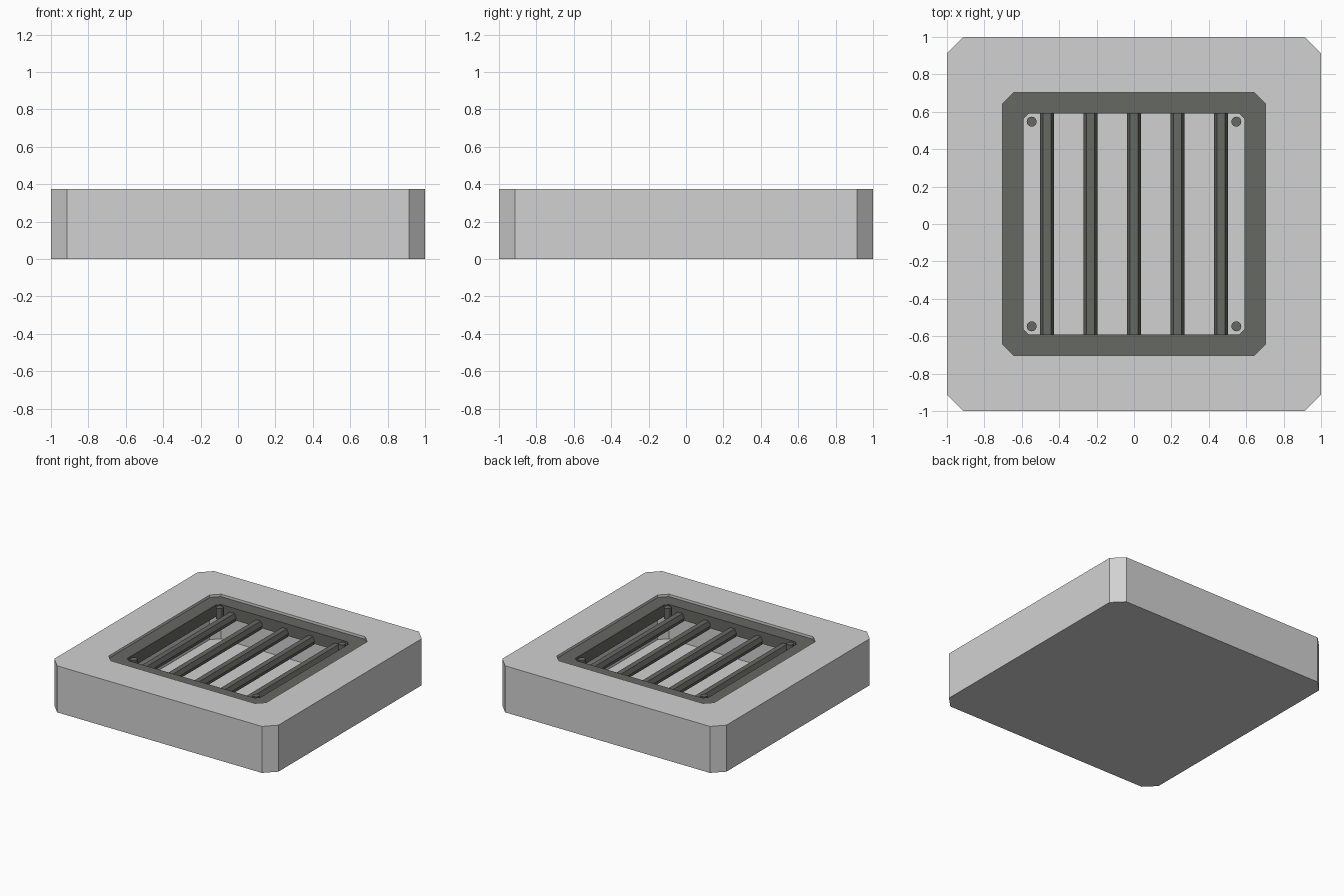
import bpy, bmesh, math

if "Cube" in bpy.data.objects:
    bpy.data.objects.remove(bpy.data.objects["Cube"])


def material(name, color):
    m = bpy.data.materials.new(name)
    m.diffuse_color = (*color, 1.0)
    m.use_nodes = True
    m.node_tree.nodes["Principled BSDF"].inputs["Base Color"].default_value = m.diffuse_color
    return m


stone = material("light stone", (0.64, 0.64, 0.64))
metal = material("dark metal", (0.134, 0.139, 0.122))


def finish(name, bm, mat):
    bmesh.ops.recalc_face_normals(bm, faces=bm.faces)
    me = bpy.data.meshes.new(name)
    bm.to_mesh(me)
    bm.free()
    me.materials.append(mat)
    ob = bpy.data.objects.new(name, me)
    bpy.context.collection.objects.link(ob)
    return ob


def square_loop(bm, half, cut, z):
    """Square outline with chamfered corners."""
    a, b = half, half - cut
    pts = [(a, -b), (a, b), (b, a), (-b, a), (-a, b), (-a, -b), (-b, -a), (b, -a)]
    return [bm.verts.new((x, y, z)) for x, y in pts]


def lofted(name, specs, mat, ring=False):
    bm = bmesh.new()
    loops = [square_loop(bm, *s) for s in specs]
    pairs = list(zip(loops, loops[1:]))
    if ring:
        pairs.append((loops[-1], loops[0]))
    for p, q in pairs:
        for i in range(8):
            j = (i + 1) % 8
            bm.faces.new((p[i], p[j], q[j], q[i]))
    if not ring:
        bm.faces.new(loops[0])
        bm.faces.new(loops[-1])
    return finish(name, bm, mat)


# Stone block with a deep chamfered pit
lofted("stone_block", [(1.0, 0.087, 0.0), (1.0, 0.087, 0.375),
                       (0.703, 0.06, 0.375), (0.703, 0.06, 0.015)], stone)

# Metal frame set just under the rim
lofted("grate_frame", [(0.708, 0.06, 0.26), (0.708, 0.06, 0.355),
                       (0.592, 0.03, 0.355), (0.592, 0.03, 0.26)], metal, ring=True)

# Five six-sided bars running front to back
profile = [(-0.021, 0.315), (0.021, 0.315), (0.037, 0.28),
           (0.021, 0.245), (-0.021, 0.245), (-0.037, 0.28)]
for n in range(5):
    bm = bmesh.new()
    x0 = (n - 2) * 0.233
    ends = [[bm.verts.new((x0 + x, y, z)) for x, z in profile] for y in (-0.61, 0.61)]
    for i in range(6):
        j = (i + 1) % 6
        bm.faces.new((ends[0][i], ends[0][j], ends[1][j], ends[1][i]))
    for e in ends:
        bm.faces.new(e)
    finish(f"grate_bar_{n + 1}", bm, metal)

# Bolts in the opening's corners
for sx in (-1, 1):
    for sy in (-1, 1):
        bm = bmesh.new()
        bmesh.ops.create_cone(bm, cap_ends=True, segments=12,
                              radius1=0.027, radius2=0.027, depth=0.09)
        bmesh.ops.translate(bm, verts=bm.verts, vec=(sx * 0.547, sy * 0.547, 0.31))
        finish("bolt_" + ("back" if sy > 0 else "front") + ("_right" if sx > 0 else "_left"),
               bm, metal)
